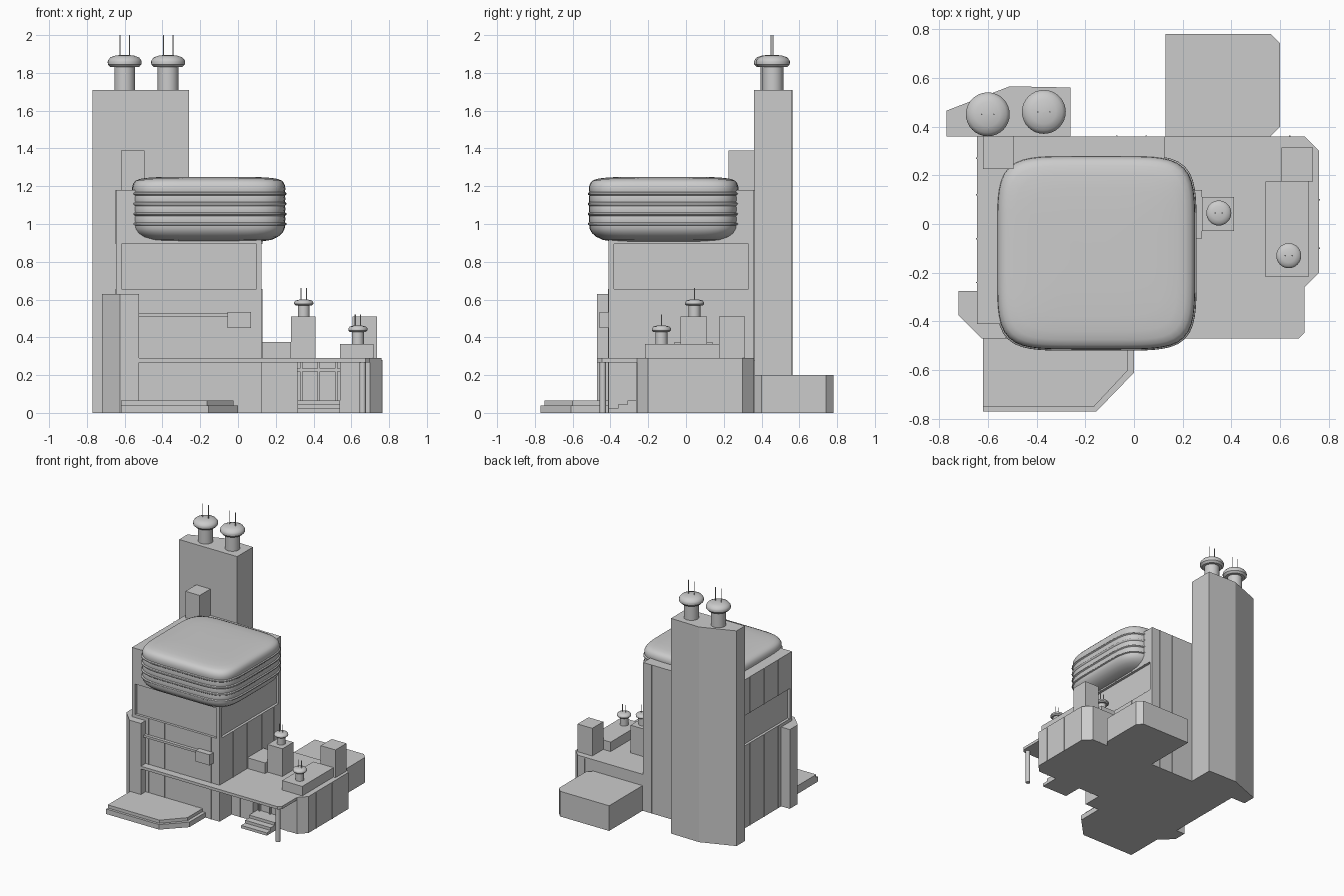
import bpy, bmesh, math


def finish(name, bm, smooth=False):
    bmesh.ops.recalc_face_normals(bm, faces=bm.faces)
    me = bpy.data.meshes.new(name)
    bm.to_mesh(me)
    bm.free()
    ob = bpy.data.objects.new(name, me)
    bpy.context.collection.objects.link(ob)
    if smooth:
        bpy.ops.object.select_all(action='DESELECT')
        ob.select_set(True)
        bpy.context.view_layer.objects.active = ob
        bpy.ops.object.shade_smooth_by_angle(angle=math.radians(35))
    return ob


def loft(name, rings, smooth=False):
    """Skin a stack of equal-length point rings and cap both ends."""
    bm = bmesh.new()
    vs = [[bm.verts.new(p) for p in r] for r in rings]
    n = len(vs[0])
    for a, b in zip(vs, vs[1:]):
        for i in range(n):
            j = (i + 1) % n
            bm.faces.new((a[i], a[j], b[j], b[i]))
    bm.faces.new(vs[0][::-1])
    bm.faces.new(vs[-1])
    return finish(name, bm, smooth)


def prism(name, outline, z0, z1):
    return loft(name, [[(x, y, z) for x, y in outline] for z in (z0, z1)])


def box(name, x0, x1, y0, y1, z0, z1):
    return prism(name, [(x0, y0), (x1, y0), (x1, y1), (x0, y1)], z0, z1)


def lathe(name, x, y, profile, n=32):
    ang = [2 * math.pi * i / n for i in range(n)]
    return loft(name, [[(x + r * math.cos(a), y + r * math.sin(a), z) for a in ang]
                       for r, z in profile], True)


def vent(name, x, y, z, s, h, top):
    """Mushroom vent with a pair of thin antennas."""
    prof = [(0.055, 0), (0.055, 0.12), (0.075, 0.12), (0.089, 0.135), (0.09, 0.15),
            (0.087, 0.158), (0.076, 0.172), (0.05, 0.181), (0.02, 0.185), (0.001, 0.186)]
    lathe(name, x, y, [(r * s, z + q * h) for r, q in prof])
    for k in (-1, 1):
        lathe(name + "_antenna", x + k * 0.025 * s, y,
              [(0.003, z + 0.17 * h), (0.003, top)], 8)


# Tall rear tower and its vents
prism("tower", [(-0.77, 0.36), (-0.26, 0.36), (-0.26, 0.56), (-0.51, 0.565), (-0.77, 0.465)], 0, 1.71)
vent("tower_vent_left", -0.60, 0.45, 1.71, 1, 1, 2.0)
vent("tower_vent_right", -0.37, 0.46, 1.71, 1, 1, 2.0)
box("chimney_block", -0.62, -0.495, 0.225, 0.36, 1.1, 1.39)

# Main block: lower storey, recessed band, upper storey
X0, X1, Y0, Y1 = -0.645, 0.125, -0.41, 0.36
box("lower_storey", X0, X1, Y0, Y1, 0, 0.655)
box("recessed_band", X0 + 0.02, X1 - 0.02, Y0 + 0.02, Y1, 0.655, 0.895)
box("upper_storey", X0, X1, Y0, Y1, 0.895, 1.18)
for x in (X0, X1 - 0.028):
    for y in (Y0, Y1 - 0.028):
        box("band_post", x, x + 0.028, y, y + 0.028, 0.655, 0.895)

# Thin raised seams dividing the walls into panels
T, W = 0.004, 0.003
for x in (-0.50, -0.36, -0.22, -0.08, 0.05):
    box("front_seam", x - W, x + W, Y0 - T, Y0, 0, 0.655)
for y in (-0.24, -0.06, 0.12, 0.27):
    for z0, z1 in ((0, 0.655), (0.895, 1.18)):
        box("left_seam", X0 - T, X0, y - W, y + W, z0, z1)
        box("right_seam", X1, X1 + T, y - W, y + W, max(z0, 0.29), z1)
for x in (-0.07, 0.05):
    box("back_seam", x - W, x + W, Y1, Y1 + T, 0, 1.18)

# Corner buttress at the front left
prism("corner_buttress", [(-0.72, -0.275), (-0.72, -0.375), (-0.625, -0.47), (-0.525, -0.47),
                          (-0.525, -0.41), (-0.645, -0.41), (-0.645, -0.275)], 0, 0.63)

# Bulging soft roof made of stacked rolls: rounded-square rings
prof = [(0.39, 0.900), (0.25, 0.901), (0.14, 0.906), (0.08, 0.916), (0.045, 0.932),
        (0.022, 0.952), (0.01, 0.975), (0.008, 0.992)]
for z in (1.0, 1.053, 1.107, 1.16):
    prof += [(0.001, z - 0.004), (0.0, z), (0.001, z + 0.004), (0.008, z + 0.009)]
    prof += [(0.006, z + 0.026), (0.008, z + 0.043)]
prof += [(0.014, 1.217), (0.024, 1.229), (0.045, 1.238), (0.08, 1.244), (0.14, 1.248),
         (0.25, 1.25), (0.39, 1.25)]


def rounded_square(d, z, n=96):
    pts = []
    for i in range(n):
        a = 2 * math.pi * i / n
        c, s = math.cos(a), math.sin(a)
        r = (abs(c) ** 5.5 + abs(s) ** 5.5) ** (-1 / 5.5)
        pts.append((-0.155 + (0.412 - d) * r * c, -0.118 + (0.402 - d) * r * s, z))
    return pts


loft("soft_roof", [rounded_square(d, z) for d, z in prof], True)

# Low side wing with an entrance recess, and its roof with the porch overhang
wing = [(0.125, -0.26), (0.315, -0.26), (0.315, -0.20), (0.54, -0.20), (0.54, -0.26), (0.70, -0.26),
        (0.76, -0.20), (0.76, 0.30), (0.70, 0.36), (0.125, 0.36)]
prism("wing_walls", wing, 0, 0.27)
prism("wing_roof", [wing[0]] + wing[5:], 0.27, 0.29)
prism("porch_roof", [(-0.525, -0.47), (0.675, -0.47), (0.70, -0.445), (0.70, -0.26),
                     (0.125, -0.26), (0.125, -0.41), (-0.525, -0.41)], 0.268, 0.29)
lathe("porch_column", 0.66, -0.44, [(0.017, 0), (0.017, 0.27)], 16)
for y in (-0.10, 0.10):
    box("wing_seam", 0.76, 0.764, y - W, y + W, 0, 0.28)
for x in (0.20, 0.62):
    box("wing_front_seam", x - W, x + W, -0.264, -0.26, 0, 0.27)
box("wing_back_seam", 0.637, 0.643, 0.36, 0.364, 0, 0.28)
for x in (0.335, 0.427, 0.52):
    box("door_mullion", x - 0.006, x + 0.006, -0.215, -0.20, 0.065, 0.27)
box("door_lintel", 0.315, 0.54, -0.215, -0.20, 0.22, 0.235)

# Entrance steps
for i in range(3):
    box("entrance_step", 0.315, 0.54, -0.41 + 0.05 * i, -0.20, 0.022 * i, 0.022 * (i + 1))

# Two-tier front platform
prism("platform_base", [(-0.62, -0.77), (-0.155, -0.77), (0, -0.61), (0, -0.41), (-0.62, -0.41)], 0, 0.04)
prism("platform_top", [(-0.62, -0.75), (-0.165, -0.75), (-0.025, -0.60), (-0.025, -0.41),
                       (-0.62, -0.41)], 0.04, 0.065)

# Front ledge and blank sign box
box("front_ledge", -0.525, -0.05, -0.435, -0.41, 0.507, 0.525)
box("sign_box", -0.055, 0.07, -0.457, -0.41, 0.45, 0.535)

# Rear annex
prism("rear_annex", [(0.13, 0.36), (0.56, 0.36), (0.60, 0.40), (0.60, 0.74), (0.56, 0.78), (0.13, 0.78)], 0, 0.20)

# Equipment on the wing roof
box("roof_duct", 0.125, 0.28, -0.06, 0.14, 0.29, 0.375)
box("vent_stack", 0.28, 0.41, -0.028, 0.11, 0.29, 0.51)
vent("stack_vent", 0.348, 0.045, 0.51, 0.57, 0.49, 0.66)
box("roof_unit", 0.54, 0.717, -0.217, 0.175, 0.29, 0.365)
vent("unit_vent", 0.635, -0.13, 0.365, 0.57, 0.53, 0.52)
box("roof_cabin", 0.605, 0.735, 0.175, 0.313, 0.29, 0.51)
